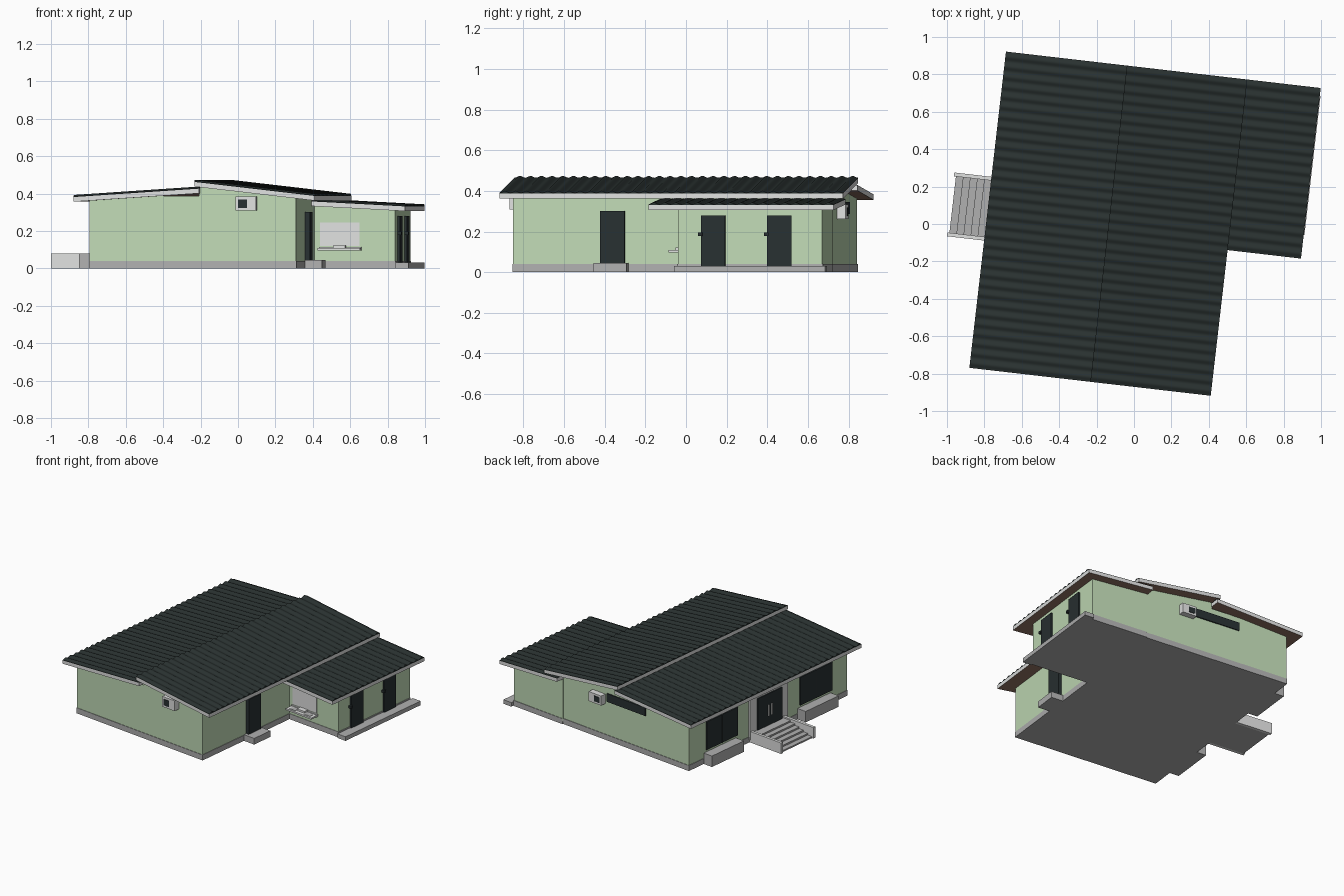
import bpy, bmesh, math
from mathutils import Matrix

if "Cube" in bpy.data.objects:
    bpy.data.objects.remove(bpy.data.objects["Cube"], do_unlink=True)

# The whole house is turned slightly on its plot
TURN = Matrix.Rotation(math.radians(-6.6), 4, "Z")


def material(name, r, g, b):
    lin = [(c / 255 / 12.92 if c < 11 else ((c / 255 + 0.055) / 1.055) ** 2.4) for c in (r, g, b)]
    m = bpy.data.materials.new(name)
    m.use_nodes = True
    m.diffuse_color = (*lin, 1)
    m.node_tree.nodes["Principled BSDF"].inputs["Base Color"].default_value = (*lin, 1)
    return m


GREEN = material("wall green", 193, 219, 182)
LIGHT = material("light grey", 224, 225, 224)
GREY = material("concrete grey", 176, 176, 176)
ROOF = material("roof dark", 41, 49, 48)
DARK = material("door and glass dark", 40, 48, 50)
BROWN = material("soffit brown", 146, 115, 99)


def finish(name, bm, *mats):
    bmesh.ops.recalc_face_normals(bm, faces=bm.faces)
    bm.transform(TURN)
    me = bpy.data.meshes.new(name)
    bm.to_mesh(me)
    bm.free()
    for m in mats:
        me.materials.append(m)
    ob = bpy.data.objects.new(name, me)
    bpy.context.collection.objects.link(ob)
    return ob


def add_prism(bm, a_points, b_points):
    """Closed solid between two matching outlines."""
    a = [bm.verts.new(p) for p in a_points]
    b = [bm.verts.new(p) for p in b_points]
    bm.faces.new(a)
    bm.faces.new(b[::-1])
    for i in range(len(a)):
        j = (i + 1) % len(a)
        bm.faces.new((a[i], b[i], b[j], a[j]))


def prism(name, profile, v0, v1, mat):
    """Extrude an (x, z) outline along y."""
    bm = bmesh.new()
    add_prism(bm, [(u, v0, z) for u, z in profile], [(u, v1, z) for u, z in profile])
    return finish(name, bm, mat)


def box(name, u0, u1, v0, v1, z0, z1, mat):
    return prism(name, [(u0, z0), (u1, z0), (u1, z1), (u0, z1)], v0, v1, mat)


def roof(name, u0, z0, u1, z1, v0, v1):
    """Sloping slab with pale edges, brown soffit and corrugated sheet; z is the underside."""
    band = [(u0, z0), (u1, z1), (u1, z1 + 0.025), (u0, z0 + 0.025)]
    bm = bmesh.new()
    add_prism(bm, [(u, v0, z) for u, z in band], [(u, v1, z) for u, z in band])
    bmesh.ops.recalc_face_normals(bm, faces=bm.faces)
    bm.normal_update()
    for f in bm.faces:
        f.material_index = 1 if f.normal.z < -0.5 else 0
    finish(name + "_slab", bm, LIGHT, BROWN)

    # Corrugated sheet: a wave across y, carried down the slope
    waves = round((v1 - v0) / 0.053)
    steps = waves * 10
    outline = [(v0, 0.0245)]
    for i in range(steps + 1):
        rise = 0.0275 + 0.0045 * (1 - math.cos(math.tau * i * waves / steps))
        outline.append((v0 + (v1 - v0) * i / steps, rise))
    outline.append((v1, 0.0245))
    bm = bmesh.new()
    add_prism(bm, [(u0, v, z0 + h) for v, h in outline], [(u1, v, z1 + h) for v, h in outline])
    sheet = finish(name + "_sheet", bm, ROOF)
    bpy.ops.object.select_all(action="DESELECT")
    sheet.select_set(True)
    bpy.context.view_layer.objects.active = sheet
    bpy.ops.object.shade_smooth_by_angle(angle=math.radians(40))


# Wall lines
W, E, WING = -0.705, 0.405, 0.839
S, N, WING_S = -0.81, 0.766, 0.057
WING_N = N + 0.006
BASE = 0.02

# Walls follow the roof undersides
prism("main_walls", [(W, BASE), (E, BASE), (E, 0.378), (-0.115, 0.438), (-0.115, 0.388),
                     (-0.34, 0.386), (W, 0.362)], S, N, GREEN)
prism("wing_walls", [(E, BASE), (WING, BASE), (WING, 0.316), (E, 0.338)], WING_S, WING_N, GREEN)

# Plinth
P = 0.003
box("main_plinth", W - P, E + P, S - P, N + P, 0, 0.04, GREY)
box("wing_plinth", E + P, WING + P, WING_S - P, WING_N + P, 0, 0.04, GREY)

# Roofs
roof("west_roof", -0.786, 0.356, -0.11, 0.401, -0.865, 0.837)
roof("upper_roof", -0.135, 0.437, 0.513, 0.362, -0.865, 0.837)
roof("wing_roof", E - 0.005, 0.333, 0.908, 0.306, -0.081, 0.837)

# East doors, handles, porch and step
box("side_door", E, E + 0.025, -0.377, -0.256, 0.045, 0.30, DARK)
box("side_step", E + P, 0.498, -0.40, -0.238, 0, 0.045, GREY)
box("wing_porch", WING + P, 0.912, 0.045, 0.795, 0, 0.03, GREY)
for i, v in enumerate((0.172, 0.50)):
    box(f"wing_door_{i}", WING, WING + 0.012, v, v + 0.12, 0.03, 0.28, DARK)
    box(f"wing_door_handle_{i}", WING, WING + 0.022, v - 0.013, v + 0.008, 0.178, 0.196, DARK)

# Washing counter with splash panel
box("splash_panel", 0.436, 0.648, WING_S - 0.006, WING_S, 0.12, 0.245, LIGHT)
box("counter", 0.43, 0.658, -0.01, WING_S, 0.096, 0.108, LIGHT)
box("counter_back", 0.43, 0.658, WING_S - 0.012, WING_S, 0.108, 0.114, LIGHT)
for i, u in enumerate((0.455, 0.585)):
    box(f"basin_{i}", u, u + 0.05, 0.002, 0.035, 0.108, 0.110, GREY)
box("tap", 0.51, 0.575, 0.015, WING_S, 0.108, 0.121, LIGHT)


# Cooling units: a pale case with a dark fan panel
def cooler(name, u0, u1, wall, side, z0, z1):
    out = wall + side * 0.042
    front = out + side * 0.003
    box(name + "_case", u0, u1, min(wall, out), max(wall, out), z0, z1, LIGHT)
    f0, f1 = u0 + (u1 - u0) * 0.12, u0 + (u1 - u0) * 0.56
    box(name + "_fan", f0, f1, min(out, front), max(out, front), z0 + 0.015, z1 - 0.015, DARK)


cooler("front_cooler", 0.085, 0.195, S, -1, 0.308, 0.383)
cooler("back_cooler", 0.035, 0.145, N, 1, 0.262, 0.332)

# Back strip window
box("back_window", -0.325, 0.015, N, N + 0.008, 0.285, 0.345, DARK)

# West windows with planters below
for i, (v0, v1) in enumerate(((0.285, 0.595), (-0.66, -0.34))):
    box(f"west_window_{i}", W - 0.008, W, v0, v1, 0.095, 0.30, DARK)
    mid = (v0 + v1) / 2
    box(f"west_window_bar_{i}", W - 0.011, W, mid - 0.003, mid + 0.003, 0.095, 0.30, ROOF)
    box(f"planter_{i}", -0.78, W - P, v0 + 0.015, v1 + 0.025, 0, 0.08, GREY)

# Main entrance: surround, double door and handles
box("entrance_surround", W - 0.012, W, -0.21, 0.17, 0.02, 0.345, LIGHT)
box("entrance_door", W - 0.02, W, -0.145, 0.10, 0.07, 0.30, DARK)
for name, v in (("south", -0.037), ("north", -0.007)):
    box(f"entrance_handle_{name}", W - 0.028, W - 0.018, v - 0.004, v + 0.004, 0.14, 0.22, LIGHT)

# Entrance stairs between low side walls
for i in range(6):
    box(f"stair_{i}", -0.785 - i * 0.038, W - P, -0.16, 0.143, 0, 0.07 - i * 0.0118, GREY)
for name, v in (("south", -0.18), ("north", 0.143)):
    box(f"stair_wall_{name}", -0.986, W - P, v, v + 0.02, 0, 0.08, LIGHT)
